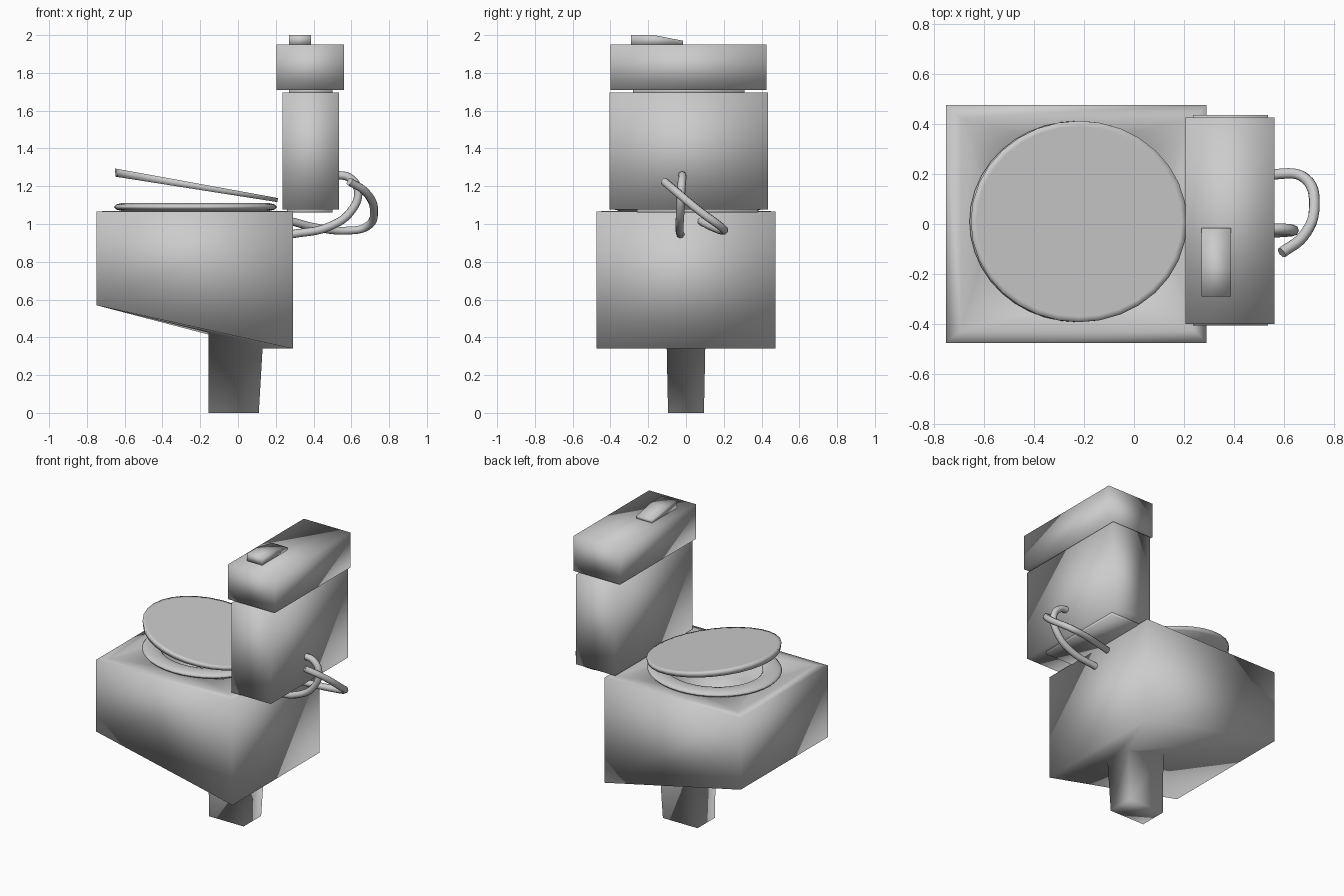
import bpy, bmesh, math

if "Cube" in bpy.data.objects:
    bpy.data.objects.remove(bpy.data.objects["Cube"])


def finish(name, bm):
    bmesh.ops.recalc_face_normals(bm, faces=bm.faces)
    me = bpy.data.meshes.new(name)
    bm.to_mesh(me)
    bm.free()
    ob = bpy.data.objects.new(name, me)
    bpy.context.collection.objects.link(ob)
    for p in me.polygons:
        p.use_smooth = True
    return ob


def loft(bm, rings, cap_start=True, cap_end=True):
    vs = [[bm.verts.new(p) for p in r] for r in rings]
    for a, b in zip(vs, vs[1:]):
        for i in range(len(a)):
            j = (i + 1) % len(a)
            bm.faces.new((a[i], a[j], b[j], b[i]))
    if cap_start:
        bm.faces.new(vs[0])
    if cap_end:
        bm.faces.new(vs[-1])
    return vs


def rect(x0, x1, y0, y1, z0, z1=None):
    # rectangle whose height runs from z0 at x0 to z1 at x1
    z1 = z0 if z1 is None else z1
    return [(x0, y0, z0), (x1, y0, z1), (x1, y1, z1), (x0, y1, z0)]


def oval(rx, ry, zf, cx=-0.22, cy=0.01, n=32):
    pts = []
    for i in range(n):
        t = 2 * math.pi * i / n
        x = cx + rx * math.cos(t)
        pts.append((x, cy + ry * math.sin(t), zf(x)))
    return pts


def box(name, x0, x1, y0, y1, z0, z1):
    bm = bmesh.new()
    loft(bm, [rect(x0, x1, y0, y1, z0), rect(x0, x1, y0, y1, z1)])
    return finish(name, bm)


def loop_edges(bm, ring):
    return [bm.edges.get((ring[i], ring[i - 1])) for i in range(len(ring))]


# bowl with stem foot and oval basin
bm = bmesh.new()
body = loft(bm, [rect(-0.155, 0.11, -0.095, 0.095, 0.0),
                 rect(-0.155, 0.13, -0.102, 0.102, 0.425, 0.34),
                 rect(-0.75, 0.29, -0.475, 0.475, 0.57, 0.34),
                 rect(-0.75, 0.29, -0.475, 0.475, 1.065),
                 rect(-0.69, 0.24, -0.425, 0.425, 1.07)], cap_end=False)
basin = loft(bm, [oval(0.34, 0.31, lambda x: 1.07),
                  oval(0.29, 0.26, lambda x: 0.92),
                  oval(0.17, 0.15, lambda x: 0.78)], cap_start=False)
bmesh.ops.triangle_fill(bm, use_beauty=True,
                        edges=loop_edges(bm, body[-1]) + loop_edges(bm, basin[0]))
finish("bowl", bm)

# seat ring
bpy.ops.mesh.primitive_torus_add(major_radius=0.37, minor_radius=0.062,
                                 major_segments=40, minor_segments=10,
                                 location=(-0.225, 0.01, 1.09))
seat = bpy.context.object
seat.name = "seat"
seat.scale = (1, 0.93, 0.36)
bpy.ops.object.shade_smooth()

# tilted seat lid, thinner at the hinge
bm = bmesh.new()
low = lambda x: 1.25 - (x + 0.645) * 0.157
high = lambda x: 1.293 - (x + 0.645) * 0.182
loft(bm, [oval(0.428, 0.398, low), oval(0.432, 0.402, high), oval(0.41, 0.38, high)])
finish("seat_lid", bm)

# tank, necks and tank lid
box("tank_base", 0.26, 0.5, -0.26, 0.38, 1.06, 1.085)
box("tank", 0.235, 0.535, -0.405, 0.435, 1.077, 1.695)
box("tank_neck", 0.27, 0.5, -0.28, 0.31, 1.69, 1.72)
box("tank_lid", 0.205, 0.562, -0.4, 0.425, 1.71, 1.95)

# flush button with sloping end
bm = bmesh.new()
side = [(-0.29, 1.945), (-0.015, 1.945), (-0.015, 1.97), (-0.17, 2.0), (-0.29, 2.0)]
loft(bm, [[(x, y, z) for y, z in side] for x in (0.27, 0.387)])
finish("flush_button", bm)


# water hoses
def hose(name, pts):
    cu = bpy.data.curves.new(name, 'CURVE')
    cu.dimensions = '3D'
    cu.bevel_depth = 0.022
    cu.bevel_resolution = 2
    cu.resolution_u = 6
    cu.use_fill_caps = True
    sp = cu.splines.new('BEZIER')
    sp.bezier_points.add(len(pts) - 1)
    for b, p in zip(sp.bezier_points, pts):
        b.co = p
        b.handle_left_type = b.handle_right_type = 'AUTO'
    ob = bpy.data.objects.new(name, cu)
    bpy.context.collection.objects.link(ob)


hose("inlet_hose", [(0.52, -0.02, 1.26), (0.59, -0.02, 1.245), (0.635, -0.025, 1.18),
                    (0.6, -0.03, 1.07), (0.48, -0.035, 0.985), (0.28, -0.03, 0.945)])
hose("outlet_hose", [(0.59, -0.115, 1.225), (0.675, -0.05, 1.17), (0.72, 0.07, 1.07),
                     (0.68, 0.185, 0.985), (0.58, 0.2, 0.965), (0.42, 0.15, 0.98),
                     (0.28, 0.08, 1.015)])
